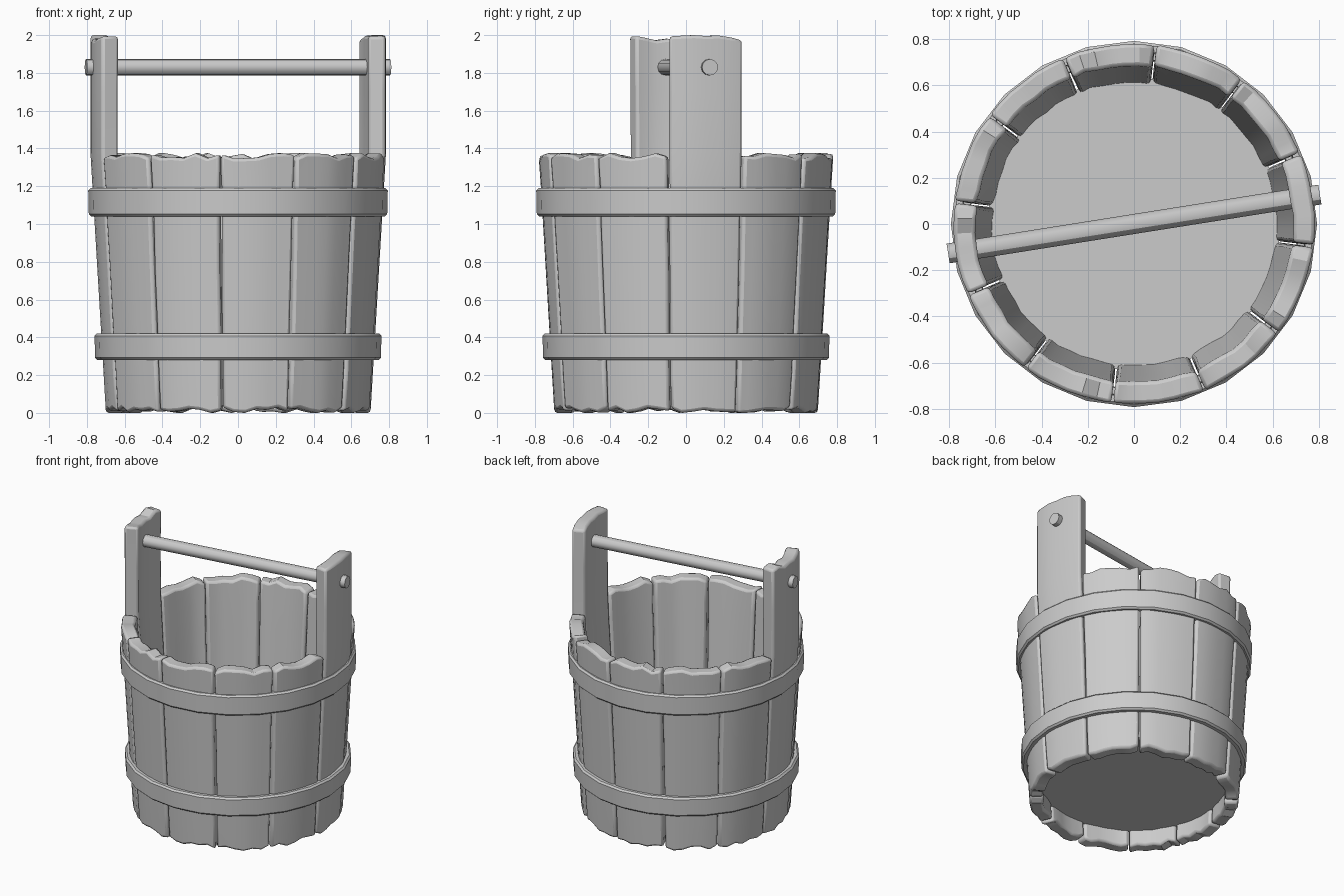
import bpy, bmesh, math, random
from mathutils import Vector

if "Cube" in bpy.data.objects:
    bpy.data.objects.remove(bpy.data.objects["Cube"])

random.seed(4)
TURN = math.radians(8)      # the handle axis is turned slightly from x
COUNT = 12
COLS = 6
RIM = 1.375


def finish(name, bm, bevel=0.0, angle=30):
    bmesh.ops.recalc_face_normals(bm, faces=bm.faces[:])
    me = bpy.data.meshes.new(name)
    bm.to_mesh(me)
    bm.free()
    ob = bpy.data.objects.new(name, me)
    bpy.context.collection.objects.link(ob)
    bpy.ops.object.select_all(action='DESELECT')
    ob.select_set(True)
    bpy.context.view_layer.objects.active = ob
    if bevel:
        m = ob.modifiers.new("worn_edges", 'BEVEL')
        m.width = bevel
        m.segments = 2
        m.limit_method = 'ANGLE'
        m.angle_limit = math.radians(50)
    bpy.ops.object.shade_smooth_by_angle(angle=math.radians(angle))
    return ob


def outer_radius(z):
    return 0.70 + 0.082 * min(z, RIM) / RIM


def stave(name, centre, top):
    """Curved plank with chipped ends and slightly uneven sides."""
    levels = [0, 0.2, 0.45, 0.75, 1.0, 1.2, RIM]
    if top > RIM:
        levels += [1.7, top]
    last = len(levels) - 1
    half = math.radians(14.8)
    chip_top = [random.uniform(0, 0.03) for _ in range(COLS + 1)]
    chip_low = [random.uniform(0, 0.03) for _ in range(COLS + 1)]
    chip_top[random.randrange(1, COLS)] = 0
    chip_low[random.randrange(1, COLS)] = 0
    wave = [random.uniform(-0.006, 0.006) for _ in range(COLS + 1)]
    bm = bmesh.new()
    grid = {}
    for k, z0 in enumerate(levels):
        nick = [random.uniform(0, 0.006) for _ in range(2)]
        for c in range(COLS + 1):
            z = z0
            if k == 0:
                z += chip_low[c]
            elif k == last:
                z -= chip_top[c]
            a = -half + 2 * half * c / COLS
            if c == 0:
                a += nick[0]
            elif c == COLS:
                a -= nick[1]
            a += centre
            for side in (0, 1):
                r = outer_radius(z0) - 0.094 * side
                r += wave[c] * (1 if side else 0.5)
                grid[side, k, c] = bm.verts.new((r * math.cos(a), r * math.sin(a), z))
    g = grid
    for k in range(last):
        for c in range(COLS):
            for s in (0, 1):
                bm.faces.new((g[s, k, c], g[s, k, c + 1], g[s, k + 1, c + 1], g[s, k + 1, c]))
        for c in (0, COLS):
            bm.faces.new((g[0, k, c], g[1, k, c], g[1, k + 1, c], g[0, k + 1, c]))
    for k in (0, last):
        for c in range(COLS):
            bm.faces.new((g[0, k, c], g[0, k, c + 1], g[1, k, c + 1], g[1, k, c]))
    return finish(name, bm, 0.016)


def hoop(name, z0, z1, r0, r1, sides=24):
    """Ring with a chamfered rectangular section."""
    b = 0.012
    profile = [(r0 - 0.04, z0), (r0 - b, z0), (r0, z0 + b),
               (r1, z1 - b), (r1 - b, z1), (r1 - 0.04, z1)]
    bm = bmesh.new()
    rings = []
    for i in range(sides):
        a = 2 * math.pi * i / sides
        rings.append([bm.verts.new((r * math.cos(a), r * math.sin(a), z)) for r, z in profile])
    n = len(profile)
    for i in range(sides):
        p, q = rings[i], rings[(i + 1) % sides]
        for j in range(n):
            bm.faces.new((p[j], q[j], q[(j + 1) % n], p[(j + 1) % n]))
    return finish(name, bm)


def cylinder(name, radius, depth, location, sides, rot=None):
    bm = bmesh.new()
    bmesh.ops.create_cone(bm, cap_ends=True, segments=sides, radius1=radius,
                          radius2=radius, depth=depth)
    ob = finish(name, bm)
    ob.location = location
    if rot:
        ob.rotation_euler = rot
    return ob


# Staves: two opposite ones rise to carry the handle
for i in range(COUNT):
    tall = i in (0, COUNT // 2)
    stave("handle_stave" if tall else "stave",
          TURN + 2 * math.pi * i / COUNT, 2.0 if tall else RIM)

# Hoops
hoop("upper_hoop", 1.04, 1.19, 0.79, 0.793)
hoop("lower_hoop", 0.28, 0.42, 0.756, 0.76)

# Recessed floor
cylinder("floor", 0.635, 0.05, (0, 0, 0.155), 36)

# Handle rod through the tall staves
cylinder("handle_rod", 0.043, 1.63, (0, 0, 1.83), 12,
         (0, math.pi / 2, TURN + math.radians(1)))
